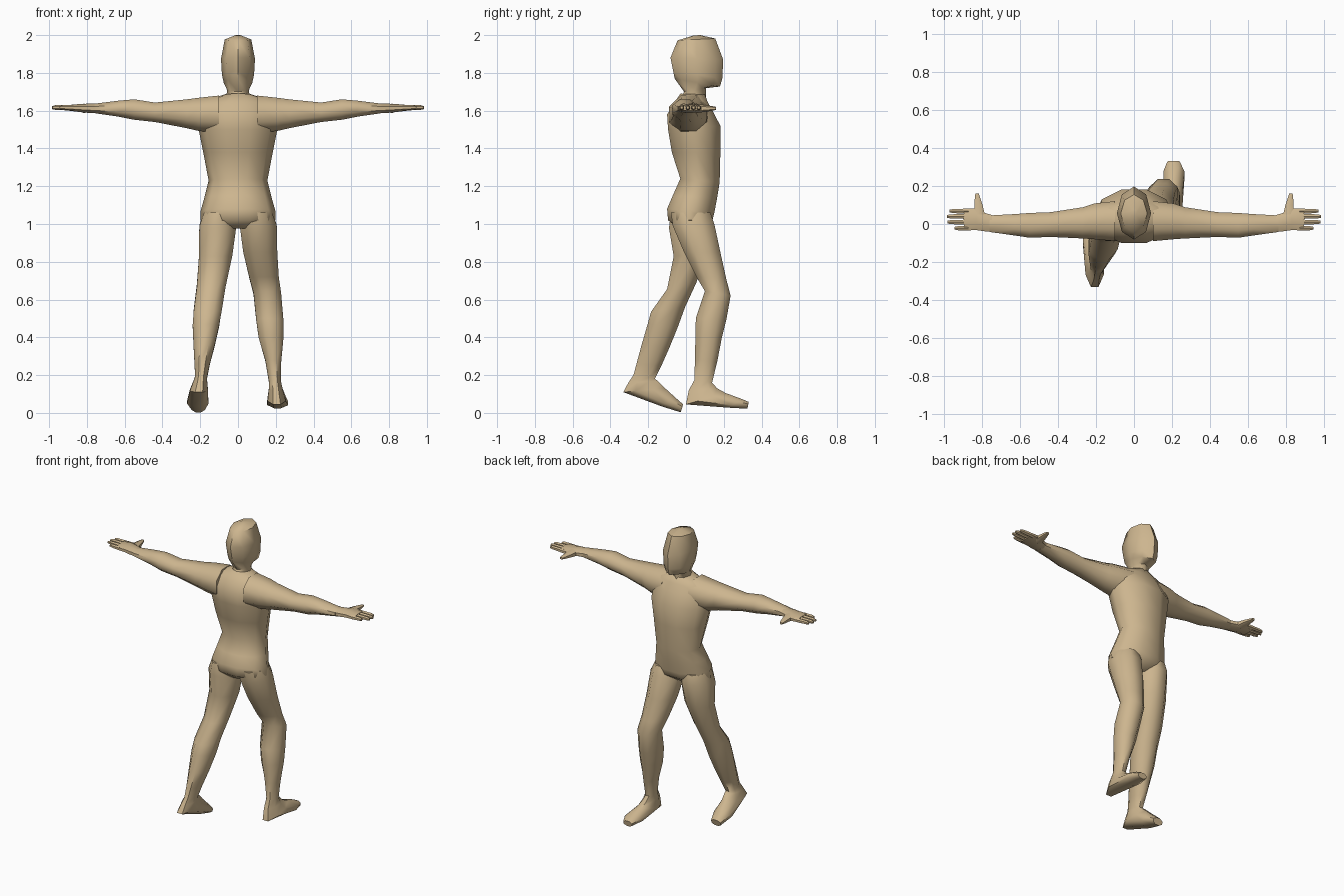
import bpy, bmesh, math
from mathutils import Vector

skin = bpy.data.materials.new("tan")
skin.diffuse_color = (0.61, 0.465, 0.275, 1)


def loft(name, rings, n=8, flat=True):
    """Skin a tube through rings given as (point a, opposite point b, half-width vector)."""
    bm = bmesh.new()
    off = math.pi / n if flat else 0
    k = 1 / math.cos(off)
    loops = []
    for a, b, w in rings:
        a, b, w = Vector(a), Vector(b), Vector(w)
        c, u = (a + b) / 2, (b - a) / 2
        loops.append([bm.verts.new(c + u * k * math.cos(off + i * math.tau / n)
                                   + w * k * math.sin(off + i * math.tau / n)) for i in range(n)])
    for p, q in zip(loops, loops[1:]):
        for i in range(n):
            j = (i + 1) % n
            bm.faces.new((p[i], p[j], q[j], q[i]))
    bm.faces.new(loops[0])
    bm.faces.new(loops[-1])
    bmesh.ops.recalc_face_normals(bm, faces=bm.faces)
    me = bpy.data.meshes.new(name)
    bm.to_mesh(me)
    bm.free()
    me.materials.append(skin)
    ob = bpy.data.objects.new(name, me)
    bpy.context.collection.objects.link(ob)
    bpy.context.view_layer.objects.active = ob
    ob.select_set(True)
    bpy.ops.object.shade_smooth_by_angle(angle=math.radians(55))
    ob.select_set(False)
    return ob


def upright(name, rows, x_of=lambda r: 0, **kw):
    """Rows are (back y, back z, front y, front z, half width, [centre x])."""
    return loft(name, [((x_of(r), r[0], r[1]), (x_of(r), r[2], r[3]), (r[4], 0, 0)) for r in rows], **kw)


# torso
upright("torso", [
    (-.04, .975, .08, .975, .07), (-.095, 1.02, .14, 1.02, .19), (-.10, 1.08, .15, 1.06, .188),
    (-.07, 1.15, .165, 1.14, .168), (-.03, 1.24, .178, 1.22, .148), (-.075, 1.38, .182, 1.38, .175),
    (-.095, 1.50, .182, 1.52, .20), (-.10, 1.58, .14, 1.60, .20), (-.06, 1.645, .115, 1.645, .18),
    (-.03, 1.69, .10, 1.685, .065)], n=10)

# head and neck
upright("head", [
    (-.045, 1.64, .105, 1.64, .065), (-.01, 1.70, .105, 1.72, .058), (-.06, 1.77, .18, 1.728, .076),
    (-.068, 1.81, .192, 1.77, .085), (-.082, 1.88, .197, 1.87, .09), (-.045, 1.972, .155, 1.982, .07),
    (.04, 1.998, .075, 2.0, .015)], flat=False)

# legs: the +x leg steps forward, the -x leg trails
front_leg = [
    (-.08, 1.06, .13, 1.06, .075, .105), (-.07, .99, .15, 1.0, .098, .107), (-.01, .85, .182, .85, .09, .118),
    (.055, .72, .213, .71, .078, .138), (.10, .645, .236, .62, .073, .155), (.052, .50, .213, .49, .072, .168),
    (.05, .40, .19, .40, .066, .175), (.047, .28, .165, .27, .042, .187), (.045, .175, .138, .16, .032, .195),
    (.015, .12, .165, .13, .037, .20), (0, .045, .21, .105, .048, .205), (.22, .028, .30, .072, .056, .21),
    (.325, .022, .332, .058, .032, .208)]
rear_leg = [
    (-.08, 1.06, .13, 1.06, .075, .105), (-.09, .98, .14, 1.0, .098, .107), (-.065, .83, .11, .84, .088, .118),
    (-.10, .655, .055, .69, .076, .142), (-.185, .535, -.005, .56, .074, .16), (-.203, .47, -.045, .45, .07, .17),
    (-.235, .36, -.09, .34, .055, .18), (-.262, .26, -.13, .25, .04, .19), (-.278, .20, -.165, .18, .032, .195),
    (-.305, .16, -.15, .17, .037, .20), (-.332, .11, -.11, .13, .048, .207), (-.13, .035, -.055, .08, .056, .213),
    (-.028, .003, -.015, .045, .035, .21)]
upright("forward_leg", front_leg, x_of=lambda r: r[5])
upright("trailing_leg", rear_leg, x_of=lambda r: -r[5])

# arms, hands, thumbs and fingers on both sides
arm = [  # x, back y, front y, bottom z, top z
    (.10, -.09, .12, 1.48, 1.68), (.21, -.08, .108, 1.493, 1.668), (.27, -.076, .088, 1.507, 1.66),
    (.44, -.068, .062, 1.54, 1.643), (.55, -.072, .058, 1.552, 1.66), (.63, -.06, .052, 1.568, 1.653),
    (.76, -.042, .045, 1.587, 1.637)]
palm = [
    (.74, -.042, .045, 1.587, 1.637), (.79, -.038, .06, 1.588, 1.637), (.83, -.032, .082, 1.592, 1.636),
    (.895, -.034, .082, 1.60, 1.63)]
fingers = [(.068, .97), (.040, .985), (.010, .982), (-.022, .945)]  # y, tip x
for s, side in ((1, "right"), (-1, "left")):
    for part, rows in (("arm", arm), ("hand", palm)):
        loft(f"{side}_{part}", [((s * x, a, (b + t) / 2), (s * x, f, (b + t) / 2), (0, 0, (t - b) / 2))
                                for x, a, f, b, t in rows])
    for i, (y, tip) in enumerate(fingers):
        loft(f"{side}_finger_{i + 1}", [
            ((s * x, y - h, z), (s * x, y + h, z), (0, 0, h))
            for x, h, z in ((.87, .013, 1.615), (tip - .02, .011, 1.617), (tip, .007, 1.616))], n=6)
    loft(f"{side}_thumb", [
        ((s * (x - h), y, 1.612), (s * (x + h), y, 1.612), (0, 0, h * .75))
        for x, y, h in ((.815, .05, .03), (.818, .10, .021), (.824, .14, .014), (.826, .16, .009))], n=6)
